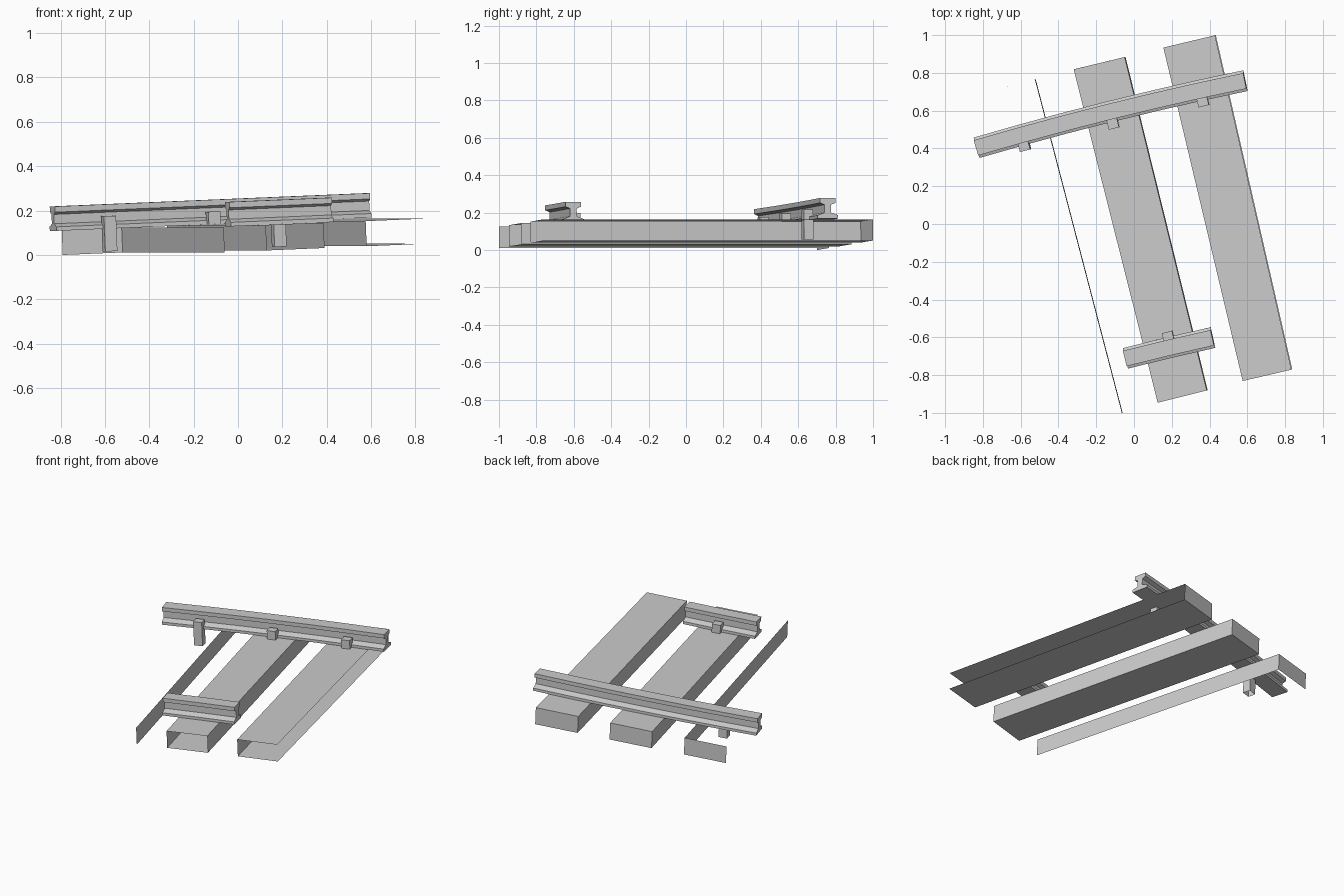
import bpy, bmesh, math
from mathutils import Vector

if "Cube" in bpy.data.objects:
    bpy.data.objects.remove(bpy.data.objects["Cube"])

ANG = math.radians(14)
TILT = 0.041
U = Vector((math.cos(ANG), math.sin(ANG)))    # across the beams
V = Vector((-math.sin(ANG), math.cos(ANG)))   # along the beams
BEAM_H = 0.113


def lift(x, y, h):
    """Point h above the gently tilted ground plane."""
    u = x * U.x + y * U.y
    return Vector((x - TILT * h * U.x, y - TILT * h * U.y, TILT * (u + 0.597) + h))


def make(name, verts, faces, fix_normals=False):
    me = bpy.data.meshes.new(name)
    me.from_pydata([tuple(v) for v in verts], [], faces)
    if fix_normals:
        bm = bmesh.new()
        bm.from_mesh(me)
        bmesh.ops.recalc_face_normals(bm, faces=bm.faces)
        bm.to_mesh(me)
        bm.free()
    ob = bpy.data.objects.new(name, me)
    bpy.context.collection.objects.link(ob)
    return ob


# Plan corners run back-left, back-right, front-right, front-left
SIDES = {
    "back": (1, 0, 4, 5), "right": (2, 1, 5, 6), "front": (3, 2, 6, 7),
    "left": (0, 3, 7, 4), "bottom": (0, 1, 2, 3), "top": (7, 6, 5, 4),
}


def panels(name, plan, z0, z1, sides):
    verts = [lift(x, y, z0) for x, y in plan] + [lift(x, y, z1) for x, y in plan]
    return make(name, verts, [SIDES[s] for s in sides.split()])


# Floor beams, open at the front and partly cut away
panels("left_beam", [(-.79, .70), (-.52, .765), (-.06, -1.0), (-.32, -1.06)],
       0, BEAM_H, "back right")
panels("middle_beam", [(-.315, .82), (-.045, .885), (.39, -.88), (.13, -.945)],
       0, BEAM_H, "back right left top bottom")
panels("right_beam", [(.16, .935), (.433, 1.0), (.838, -.77), (.58, -.83)],
       0, BEAM_H, "back left top bottom")

# Rail section: (half width, height) from foot to head
HALF = [(.056, 0), (.056, .018), (.018, .032), (.018, .074), (.042, .084), (.042, .11)]
SECTION = HALF + [(-w, h) for w, h in reversed(HALF)]


def rail(name, start, end, bow, steps):
    a, b = Vector(start), Vector(end)
    d = b - a
    side = Vector((-d.y, d.x)).normalized()
    verts, n = [], len(SECTION)
    for i in range(steps + 1):
        t = i / steps
        c = a + d * t + side * bow * 4 * t * (1 - t)
        tangent = (d + side * bow * 4 * (1 - 2 * t)).normalized()
        across = Vector((-tangent.y, tangent.x))
        for w, h in SECTION:
            p = c + across * w
            verts.append(lift(p.x, p.y, BEAM_H + h))
    faces = [(i * n + j, i * n + (j + 1) % n, (i + 1) * n + (j + 1) % n, (i + 1) * n + j)
             for i in range(steps) for j in range(n)]
    faces += [tuple(range(n)), tuple(range(steps * n, steps * n + n))]
    return make(name, verts, faces, True)


rail("back_rail", (-.828, .405), (.595, .76), .015, 6)
rail("front_rail", (-.04, -.71), (.423, -.60), .002, 2)


# Hollow rail clips reaching down into the beams
def clip(name, u, v0, v1, w=.028):
    plan = [tuple(U * a + V * b) for a, b in
            ((u - w, v1), (u + w, v1), (u + w, v0), (u - w, v0))]
    return panels(name, plan, .011, .17, "back right front left top")


for i, u in enumerate((-.459, .026, .516)):
    clip(f"back_rail_clip_{i + 1}", u, .516, .567)
clip("front_rail_clip", .037, -.648, -.597)
